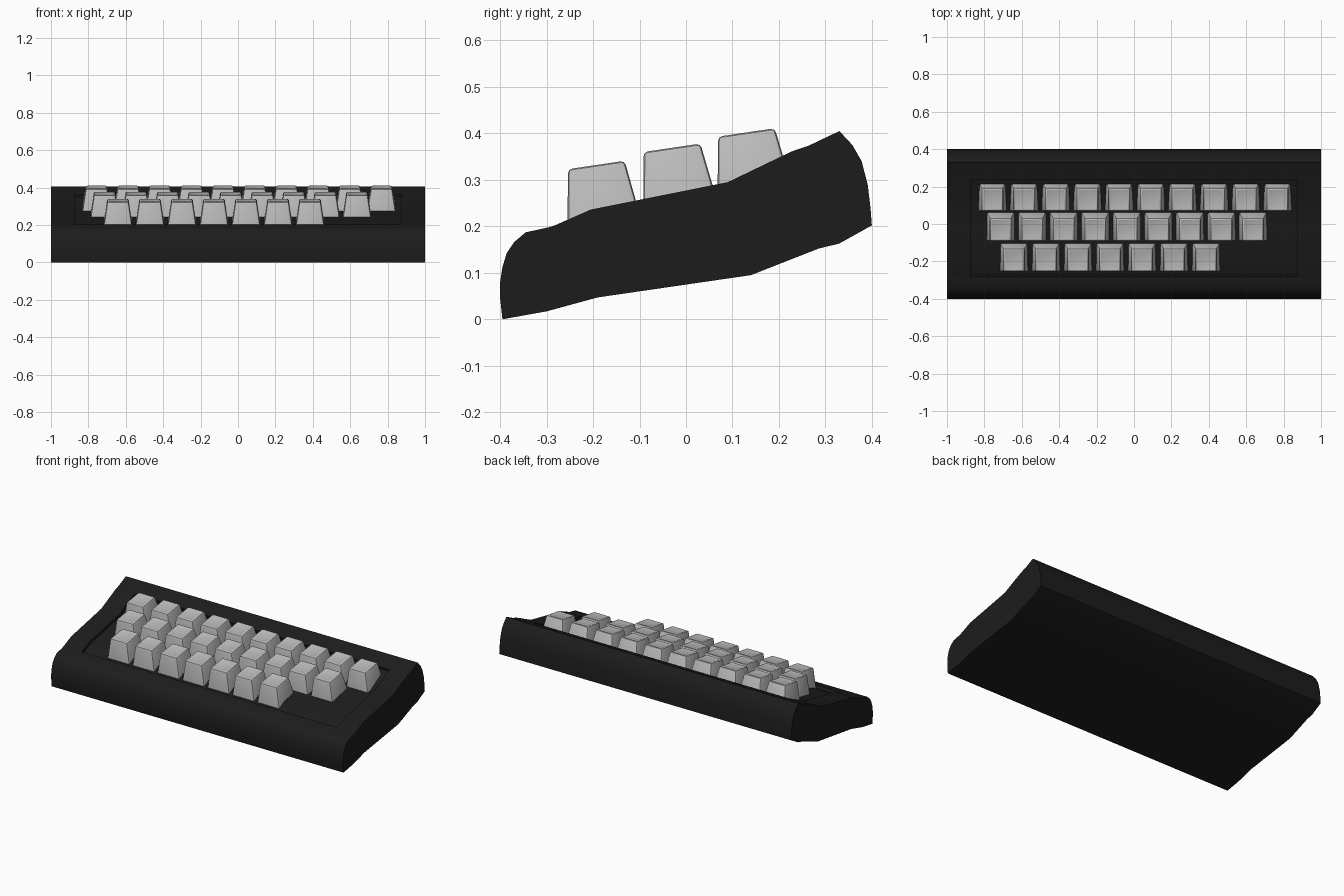
import bpy, bmesh

if "Cube" in bpy.data.objects:
    bpy.data.objects.remove(bpy.data.objects["Cube"])


def material(name, value):
    m = bpy.data.materials.new(name)
    m.diffuse_color = (value, value, value, 1)
    m.use_nodes = True
    m.node_tree.nodes["Principled BSDF"].inputs["Base Color"].default_value = m.diffuse_color
    return m


case_black = material("case black", 0.012)
key_grey = material("key grey", 0.5)


def finish(bm, name, mat, angle):
    bmesh.ops.recalc_face_normals(bm, faces=bm.faces)
    me = bpy.data.meshes.new(name)
    bm.to_mesh(me)
    bm.free()
    me.materials.append(mat)
    ob = bpy.data.objects.new(name, me)
    bpy.context.collection.objects.link(ob)
    bpy.ops.object.select_all(action='DESELECT')
    ob.select_set(True)
    bpy.context.view_layer.objects.active = ob
    bpy.ops.object.shade_smooth_by_angle(angle=angle)
    return ob


# Case: side profile (y, z) swept across x, with a sunken key well
profile = [(-.395, .002), (-.4, .045), (-.4, .08), (-.395, .112), (-.386, .142),
           (-.37, .166), (-.345, .187), (-.295, .198), (-.28, .203), (-.205, .236),
           (-.05, .267), (.09, .295), (.225, .36), (.235, .364), (.265, .374),
           (.33, .405), (.358, .375), (.378, .34), (.391, .29), (.397, .24),
           (.4, .202), (.33, .163), (.285, .152), (.14, .095), (-.19, .047), (-.3, .017)]
profile[0] = (-.395, 0)
WELL = (8, 13)   # profile points where the well starts and ends

bm = bmesh.new()
rings = [[bm.verts.new((x, y, z)) for y, z in profile] for x in (-1, -.875, .875, 1)]
well = []
n = len(profile)
for s in range(3):
    for i in range(n):
        j = (i + 1) % n
        f = bm.faces.new((rings[s][i], rings[s][j], rings[s + 1][j], rings[s + 1][i]))
        if s == 1 and WELL[0] <= i < WELL[1]:
            well.append(f)
bm.faces.new(rings[0])
bm.faces.new(rings[3][::-1])
bmesh.ops.recalc_face_normals(bm, faces=bm.faces)
bmesh.ops.inset_region(bm, faces=well, thickness=.002, depth=-.015, use_even_offset=True)
finish(bm, "case", case_black, .7)


# Keys: tapered blocks leaning back, with softened edges and a dished top
def key(name, cx, front, base, top):
    bm = bmesh.new()
    hb, ht = .075, .057
    lower = [(-hb, 0, base), (hb, 0, base), (hb, .157, base + .022), (-hb, .157, base + .022)]
    upper = [(-ht, .001, top), (ht, .001, top), (ht, .123, top + .018), (-ht, .123, top + .018)]
    a, b = ([bm.verts.new((cx + x, front + y, z)) for x, y, z in r] for r in (lower, upper))
    bm.faces.new(a[::-1])
    cap = bm.faces.new(b)
    for i in range(4):
        j = (i + 1) % 4
        bm.faces.new((a[i], a[j], b[j], b[i]))
    soft = [e for e in bm.edges if not (e.verts[0] in a and e.verts[1] in a)]
    bmesh.ops.bevel(bm, geom=soft, offset=.009, segments=2, profile=.5, affect='EDGES')
    bm.normal_update()
    cap = max(bm.faces, key=lambda f: f.normal.z * f.calc_area())
    bmesh.ops.inset_region(bm, faces=[cap], thickness=.012, depth=-.003)
    finish(bm, name, key_grey, .6)


# Rows: name, count, first x, last x, front y, base z, top z
rows = [("front", 7, -.642, .385, -.255, .198, .323),
        ("middle", 9, -.713, .636, -.092, .24, .36),
        ("back", 10, -.757, .767, .068, .274, .393)]
for name, count, x0, x1, front, base, top in rows:
    for k in range(count):
        key(f"{name}_row_key_{k + 1}", x0 + (x1 - x0) * k / (count - 1), front, base, top)
